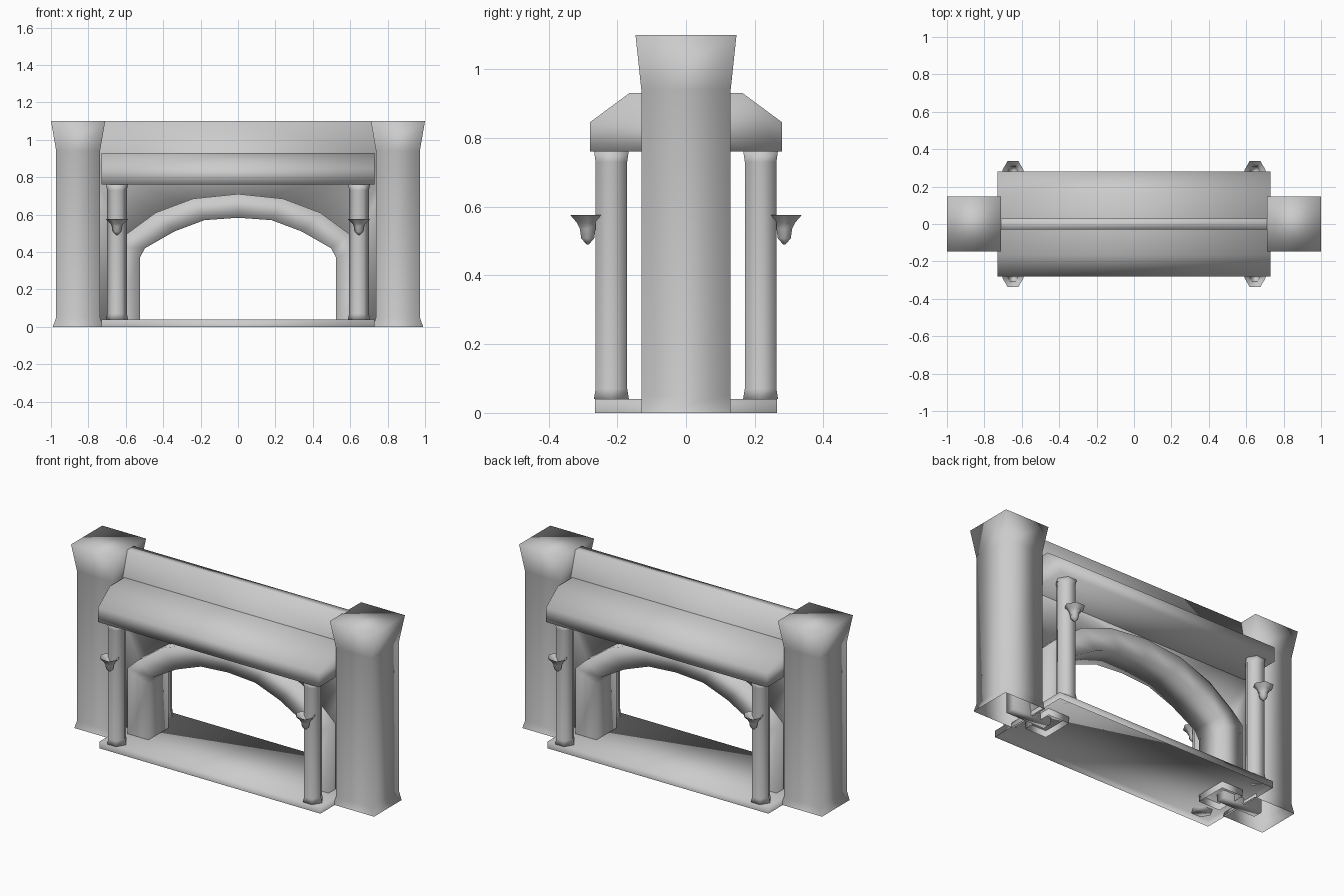
import bpy, bmesh, math

if "Cube" in bpy.data.objects:
    bpy.data.objects.remove(bpy.data.objects["Cube"])

stone = bpy.data.materials.new("light_grey_stone")
stone.diffuse_color = (0.6, 0.6, 0.6, 1)
stone.use_nodes = True
stone.node_tree.nodes["Principled BSDF"].inputs["Base Color"].default_value = stone.diffuse_color


def finish(name, bm, flip=True):
    if flip:
        bmesh.ops.recalc_face_normals(bm, faces=bm.faces)
    me = bpy.data.meshes.new(name)
    bm.to_mesh(me)
    bm.free()
    for p in me.polygons:
        p.use_smooth = True
    me.materials.append(stone)
    ob = bpy.data.objects.new(name, me)
    bpy.context.collection.objects.link(ob)
    return ob


def loft(name, rings, cap_bottom=True, cap_top=True):
    """Skin a stack of equally long point loops."""
    bm = bmesh.new()
    vs = [[bm.verts.new(p) for p in r] for r in rings]
    n = len(vs[0])
    for a, b in zip(vs, vs[1:]):
        for i in range(n):
            j = (i + 1) % n
            bm.faces.new((a[i], a[j], b[j], b[i]))
    if cap_bottom:
        bm.faces.new(vs[0][::-1])
    if cap_top:
        bm.faces.new(vs[-1])
    return finish(name, bm)


def rect(cx, hx, hy, z):
    return [(cx - hx, -hy, z), (cx + hx, -hy, z), (cx + hx, hy, z), (cx - hx, hy, z)]


def hexagon(cx, cy, r, z):
    return [(cx + r * math.cos(i * math.pi / 3), cy + r * math.sin(i * math.pi / 3), z)
            for i in range(6)]


def mirrored(half):
    """Right half profile, foot to crown, continued down the left side."""
    return half + [(-x, z) for x, z in half[-2::-1]]


# Towers, flared at foot and head, open underneath
for side, sx in (("left", -1), ("right", 1)):
    cx = sx * 0.855
    loft(side + "_tower", [rect(cx, 0.135, 0.13, 0), rect(cx, 0.117, 0.13, 0.05),
                           rect(cx, 0.117, 0.13, 0.94), rect(cx, 0.145, 0.147, 1.1)],
         cap_bottom=False)

# Floor slab, open underneath
loft("floor_slab", [rect(0, 0.73, 0.265, 0), rect(0, 0.73, 0.265, 0.04)], cap_bottom=False)

# Cornice over the columns
cornice = [(-0.28, 0.76), (0.28, 0.76), (0.28, 0.845), (0.165, 0.93), (-0.165, 0.93), (-0.28, 0.845)]
loft("cornice", [[(x, y, z) for y, z in cornice] for x in (-0.73, 0.73)])

# Arch surround: inner and outer curves
inner = mirrored([(0.525, 0), (0.525, 0.37), (0.497, 0.42), (0.34, 0.51), (0.18, 0.57), (0, 0.583)])
outer = mirrored([(0.665, 0), (0.665, 0.43), (0.594, 0.497), (0.44, 0.61), (0.24, 0.685), (0, 0.71)])
arch = [[(x, -0.095, z), (X, -0.095, Z), (X, 0.095, Z), (x, 0.095, z)]
        for (x, z), (X, Z) in zip(inner, outer)]
loft("arch_surround", arch, cap_bottom=False, cap_top=False)

# Wall between the towers, its opening hidden inside the arch surround
middle = [((x + X) / 2, (z + Z) / 2) for (x, z), (X, Z) in zip(inner, outer)]
outline = middle + [(-0.85, 0), (-0.85, 0.9), (-0.72, 1.1), (0, 1.1), (0.72, 1.1), (0.85, 0.9), (0.85, 0)]
loft("wall", [[(x, y, z) for x, z in outline] for y in (-0.03, 0.03)])

# Columns with a hanging cup on each
cup = [(0.004, 0.49), (0.022, 0.508), (0.026, 0.535), (0.036, 0.553), (0.058, 0.575)]
shaft = [(0.059, 0.04), (0.053, 0.07), (0.053, 0.73), (0.058, 0.76)]
for side, sx in (("left", -1), ("right", 1)):
    for face, sy in (("front", -1), ("back", 1)):
        x = sx * 0.647
        loft(f"{face}_{side}_column", [hexagon(x, sy * 0.217, r, z) for r, z in shaft])
        loft(f"{face}_{side}_cup", [hexagon(x, sy * 0.286, r, z) for r, z in cup], cap_top=False)
